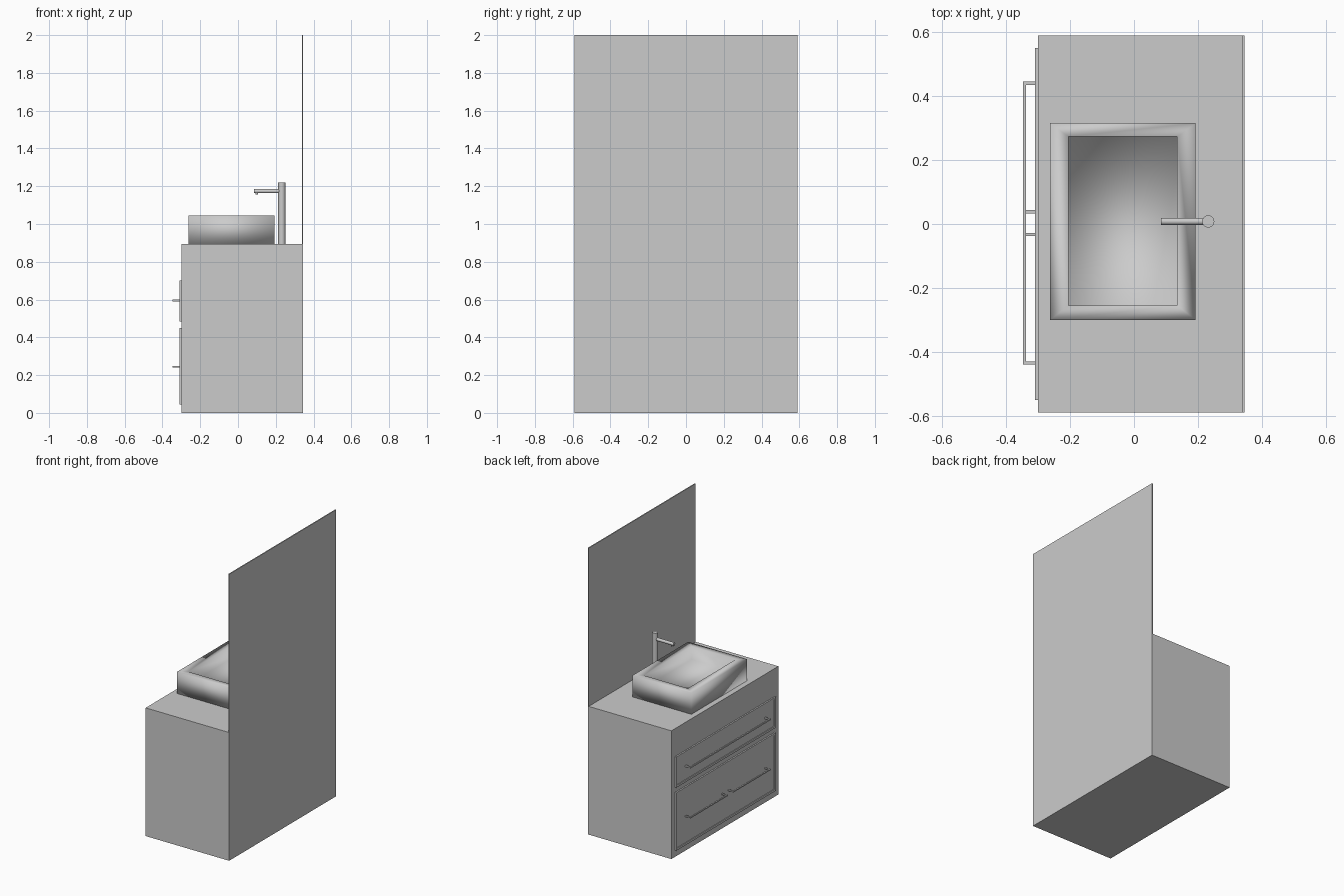
import bpy, bmesh
from mathutils import Vector

default = bpy.data.objects.get("Cube")
if default:
    bpy.data.objects.remove(default, do_unlink=True)

GREY = (0.6, 0.6, 0.6, 1)
grey = bpy.data.materials.new("plain grey")
grey.use_nodes = True
grey.diffuse_color = GREY
grey.node_tree.nodes["Principled BSDF"].inputs["Base Color"].default_value = GREY


def finish(name, bm):
    mesh = bpy.data.meshes.new(name)
    bmesh.ops.recalc_face_normals(bm, faces=bm.faces)
    bm.to_mesh(mesh)
    bm.free()
    mesh.materials.append(grey)
    obj = bpy.data.objects.new(name, mesh)
    bpy.context.collection.objects.link(obj)
    return obj


def add_box(bm, lo, hi):
    lo, hi = Vector(lo), Vector(hi)
    verts = bmesh.ops.create_cube(bm, size=1)["verts"]
    for v in verts:
        v.co = (lo + hi) / 2 + v.co * (hi - lo)


def box(name, lo, hi):
    bm = bmesh.new()
    add_box(bm, lo, hi)
    return finish(name, bm)


def rod(name, start, end, radius):
    start, end = Vector(start), Vector(end)
    axis = end - start
    bpy.ops.mesh.primitive_cylinder_add(vertices=32, radius=radius, depth=axis.length,
                                        location=(start + end) / 2)
    obj = bpy.context.object
    obj.name = name
    obj.rotation_euler = axis.to_track_quat('Z', 'Y').to_euler()
    obj.data.materials.append(grey)
    bpy.ops.object.shade_smooth_by_angle()


def facing(bm, direction):
    bm.normal_update()
    return max(bm.faces, key=lambda f: f.normal.dot(Vector(direction)))


# Cabinet and the tall mirror panel behind it
TOP = 0.895
box("cabinet", (-0.30, -0.59, 0), (0.338, 0.59, TOP))
box("mirror_panel", (0.338, -0.59, 0), (0.345, 0.59, 2))

# Drawer fronts with a shallow recessed panel
for name, z0, z1 in (("upper_drawer", 0.485, 0.70), ("lower_drawer", 0.045, 0.45)):
    bm = bmesh.new()
    add_box(bm, (-0.31, -0.55, z0), (-0.30, 0.55, z1))
    front = facing(bm, (-1, 0, 0))
    bmesh.ops.inset_region(bm, faces=[front], thickness=0.02)
    bmesh.ops.translate(bm, verts=front.verts, vec=(0.001, 0, 0))
    bmesh.ops.inset_region(bm, faces=[front], thickness=0.001, depth=-0.004)
    finish(name, bm)


# Bar handles, each with two posts
def handle(name, y0, y1, z, thick):
    z0, z1 = z - thick / 2, z + thick / 2
    bm = bmesh.new()
    add_box(bm, (-0.347, y0, z0), (-0.338, y1, z1))
    for y in (y0, y1 - 0.01):
        add_box(bm, (-0.338, y, z0), (-0.303, y + 0.01, z1))
    finish(name, bm)


handle("upper_handle", -0.44, 0.445, 0.595, 0.01)
handle("lower_handle_a", 0.033, 0.445, 0.245, 0.008)
handle("lower_handle_b", -0.44, -0.028, 0.245, 0.008)

# Basin: softly shaded box with a rim and a sunken floor
bm = bmesh.new()
add_box(bm, (-0.262, -0.30, TOP), (0.193, 0.315, 1.045))
top = facing(bm, (0, 0, 1))
bmesh.ops.inset_region(bm, faces=[top], thickness=0.05)
for v in top.verts:
    v.co.x = -0.205 if v.co.x < 0 else 0.135
    v.co.y = -0.255 if v.co.y < 0 else 0.273
floor = bmesh.ops.extrude_discrete_faces(bm, faces=[top])["faces"][0]
bmesh.ops.translate(bm, verts=floor.verts, vec=(0, 0, -0.09))
for face in bm.faces:
    face.smooth = True
finish("basin", bm)

# Tap
rod("tap_column", (0.232, 0.008, TOP), (0.232, 0.008, 1.22), 0.019)
rod("tap_spout", (0.085, 0.008, 1.174), (0.225, 0.008, 1.174), 0.011)
rod("tap_nozzle", (0.1, 0.008, 1.155), (0.1, 0.008, 1.17), 0.007)
